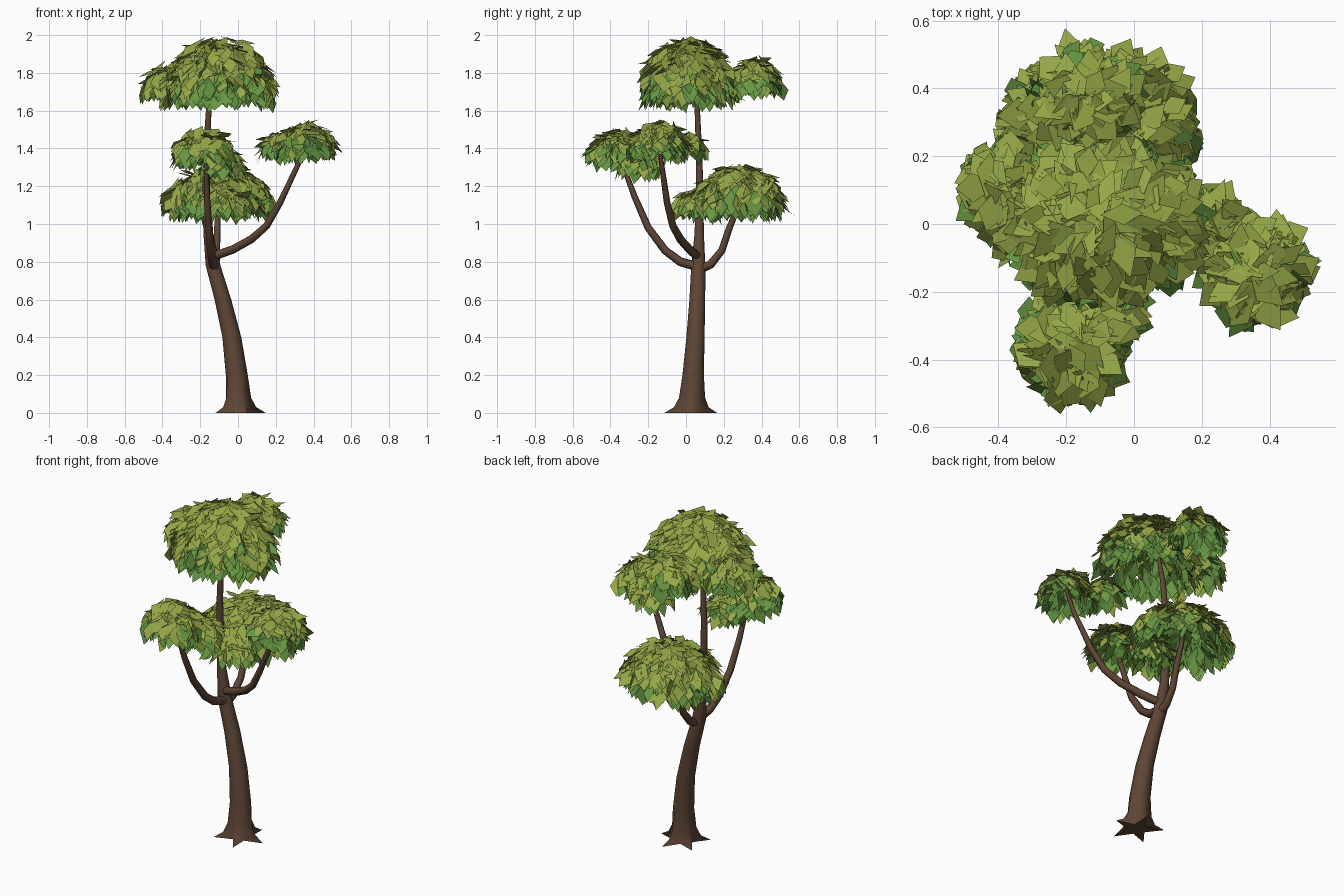
import bpy, bmesh, math, random
from mathutils import Vector

if "Cube" in bpy.data.objects:
    bpy.data.objects.remove(bpy.data.objects["Cube"])

random.seed(7)


def material(name, rgb):
    m = bpy.data.materials.new(name)
    m.diffuse_color = (*rgb, 1)
    m.use_nodes = True
    m.node_tree.nodes["Principled BSDF"].inputs["Base Color"].default_value = m.diffuse_color
    return m


BARK = material("brown bark", (0.112, 0.06, 0.036))
OLIVE = material("olive leaf", (0.3, 0.385, 0.062))
GREEN = material("green leaf", (0.135, 0.31, 0.055))


def finish(bm, name, mats, smooth=False):
    me = bpy.data.meshes.new(name)
    bm.to_mesh(me)
    bm.free()
    for m in mats:
        me.materials.append(m)
    if smooth:
        me.shade_smooth()
    ob = bpy.data.objects.new(name, me)
    bpy.context.collection.objects.link(ob)
    return ob


def tube(name, path, sides=7, flare=None):
    """Tapered tube along (x, y, z, radius) points; flare gives root bulges per ring."""
    bm = bmesh.new()
    pts = [Vector(p[:3]) for p in path]
    rings = []
    for i, p in enumerate(pts):
        if flare:
            d = Vector((0, 0, 1))
        else:
            d = (pts[min(i + 1, len(pts) - 1)] - pts[max(i - 1, 0)]).normalized()
        u = Vector((0, 1, 0.01)).cross(d) if abs(d.y) < 0.8 else Vector((1, 0, 0))
        u = (u - d * u.dot(d)).normalized()
        v = d.cross(u)
        ring = []
        for k in range(sides):
            a = math.tau * k / sides
            r = path[i][3]
            if flare:
                r *= 1 + flare[i] * (1 if k % 2 == 0 else -1)
            ring.append(bm.verts.new(p + (u * math.cos(a) + v * math.sin(a)) * r))
        rings.append(ring)
    for lo, hi in zip(rings, rings[1:]):
        for k in range(sides):
            j = (k + 1) % sides
            bm.faces.new((lo[k], lo[j], hi[j], hi[k]))
    caps = [bm.faces.new(rings[0][::-1]), bm.faces.new(rings[-1])]
    bmesh.ops.split_edges(bm, edges=list({e for f in caps for e in f.edges}))
    return finish(bm, name, [BARK], True)


# trunk with star-shaped root flare
trunk = [(0.0, 0.025, 0, 0.1), (0, 0.028, 0.03, 0.079), (-0.003, 0.032, 0.08, 0.066),
         (-0.008, 0.038, 0.2, 0.058), (-0.033, 0.05, 0.4, 0.05), (-0.08, 0.06, 0.6, 0.044),
         (-0.132, 0.065, 0.78, 0.039), (-0.157, 0.07, 0.95, 0.026), (-0.168, 0.072, 1.15, 0.021),
         (-0.17, 0.07, 1.35, 0.018), (-0.155, 0.06, 1.6, 0.015), (-0.12, 0.04, 1.85, 0.008)]
tube("trunk", trunk, 10, [0.47, 0.22, 0.1, 0.03, 0.01] + [0] * 7)

# branches
tube("right_branch", [(-0.13, 0.06, 0.83, 0.024), (-0.03, 0.02, 0.865, 0.023), (0.07, -0.03, 0.92, 0.022),
                      (0.15, -0.07, 0.99, 0.02), (0.22, -0.1, 1.11, 0.018), (0.32, -0.13, 1.32, 0.014),
                      (0.36, -0.14, 1.43, 0.008)])
tube("front_branch", [(-0.125, 0.06, 0.775, 0.026), (-0.135, -0.03, 0.8, 0.024), (-0.145, -0.11, 0.86, 0.022),
                      (-0.155, -0.2, 0.98, 0.02), (-0.165, -0.27, 1.14, 0.017), (-0.17, -0.33, 1.3, 0.013),
                      (-0.17, -0.36, 1.4, 0.008)])
tube("back_branch", [(-0.125, 0.07, 0.76, 0.026), (-0.12, 0.13, 0.785, 0.023), (-0.115, 0.19, 0.86, 0.02),
                     (-0.11, 0.23, 0.98, 0.018), (-0.105, 0.28, 1.1, 0.014), (-0.1, 0.3, 1.22, 0.008)])


def dome(bm, centre, rx, ry, rz, count, droop=1.5, size=0.125):
    """Umbrella of overlapping kite leaves lying on a half ellipsoid, tips downhill."""
    c = Vector(centre)
    for n in range(count):
        t = math.acos(1 - (n + 0.5) / count * (1 - math.cos(droop)))
        a = n * 2.39996 + random.uniform(-0.2, 0.2)
        shell = random.uniform(0.84, 1.02)
        out = Vector((math.cos(a), math.sin(a), 0))
        pos = c + Vector((rx * math.sin(t) * out.x, ry * math.sin(t) * out.y, rz * math.cos(t))) * shell
        # hanging direction gets steeper toward the rim
        steep = 0.1 + 1.15 * (t / droop) ** 1.3 + random.gauss(0, 0.25)
        spin = random.gauss(0, 0.5)
        flat = Vector((math.cos(a + spin), math.sin(a + spin), 0))
        along = flat * math.cos(steep) - Vector((0, 0, 1)) * math.sin(steep)
        side = Vector((-flat.y, flat.x, random.uniform(-0.5, 0.5))).normalized()
        length = size * random.uniform(0.75, 1.2)
        w = length * random.uniform(0.24, 0.34)
        base = pos - along * length * 0.4
        mid = base + along * length * random.uniform(0.45, 0.65)
        f = bm.faces.new([bm.verts.new(q) for q in (base, mid - side * w, base + along * length, mid + side * w)])
        # upper leaves olive, lower and inner leaves green
        f.material_index = int(t / droop + (1 - shell) * 1.6 + random.uniform(-0.25, 0.25) > 0.95)


def canopy(name, domes):
    bm = bmesh.new()
    for d in domes:
        dome(bm, *d)
        # green inner lining
        c, rx, ry, rz, count = d[:5]
        first = len(bm.faces)
        dome(bm, c, rx * 0.8, ry * 0.8, rz * 0.75, count // 3)
        bm.faces.ensure_lookup_table()
        for f in bm.faces[first:]:
            f.material_index = 1
    finish(bm, name, [OLIVE, GREEN])


# leaf canopies: (centre, x radius, y radius, height, leaf count)
canopy("top_canopy", [((-0.1, 0.01, 1.645), 0.3, 0.25, 0.335, 480),
                      ((-0.39, 0.1, 1.7), 0.11, 0.14, 0.13, 90),
                      ((-0.14, 0.37, 1.72), 0.16, 0.13, 0.15, 130)])
canopy("right_canopy", [((0.36, -0.14, 1.38), 0.15, 0.15, 0.155, 140),
                        ((0.22, 0.0, 1.38), 0.1, 0.1, 0.1, 50)])
canopy("front_canopy", [((-0.18, -0.36, 1.34), 0.16, 0.16, 0.155, 150),
                        ((-0.08, -0.25, 1.28), 0.11, 0.11, 0.12, 60)])
canopy("back_canopy", [((-0.1, 0.28, 1.065), 0.29, 0.24, 0.24, 380),
                       ((-0.07, 0.06, 1.07), 0.14, 0.12, 0.11, 80)])
